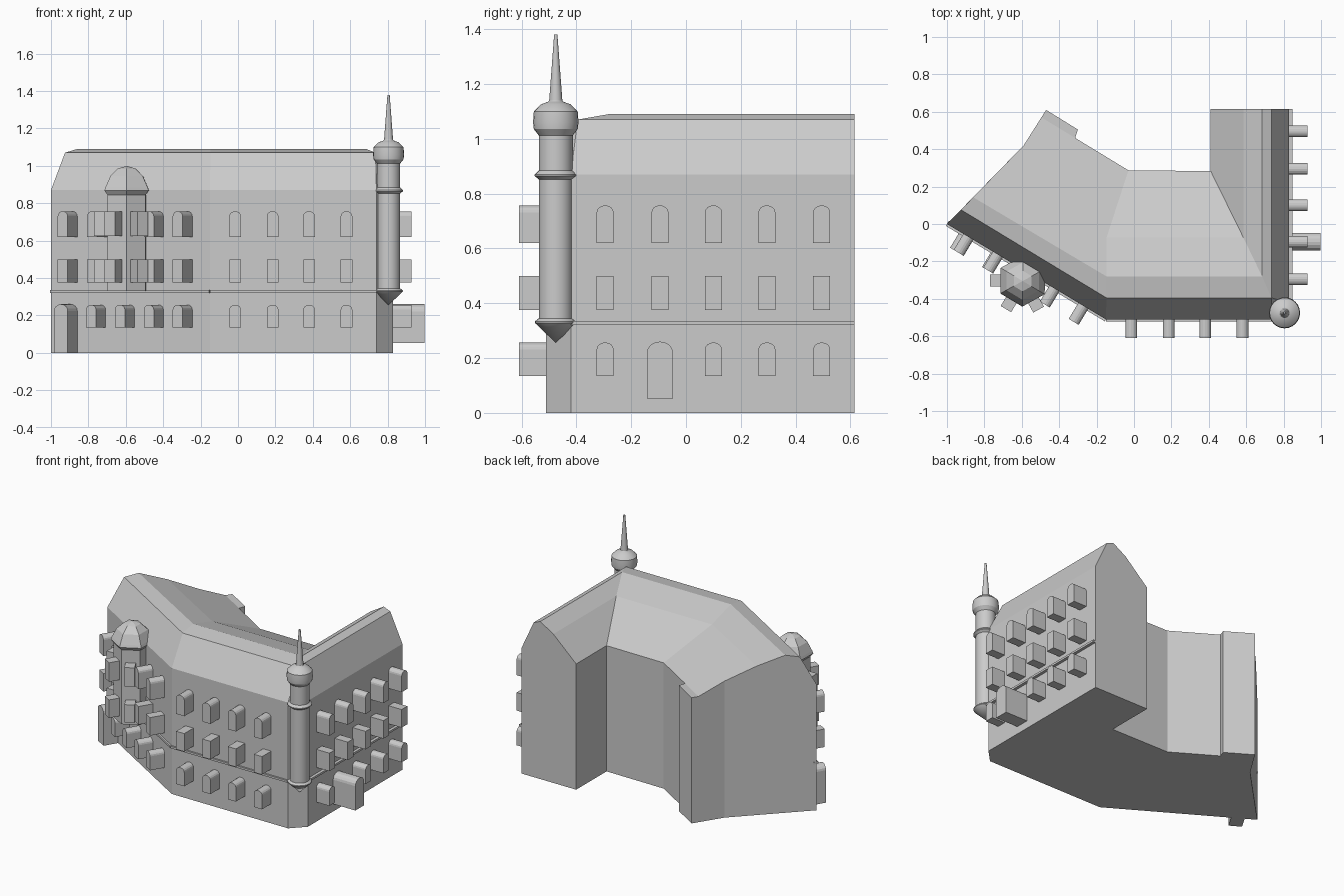
import bpy, bmesh, math
from mathutils import Vector

if "Cube" in bpy.data.objects:
    bpy.data.objects.remove(bpy.data.objects["Cube"])

stone = bpy.data.materials.new("light_grey_stone")
stone.diffuse_color = (0.6, 0.6, 0.6, 1)
stone.use_nodes = True
stone.node_tree.nodes["Principled BSDF"].inputs["Base Color"].default_value = stone.diffuse_color


def finish(name, bm):
    bmesh.ops.remove_doubles(bm, verts=bm.verts, dist=1e-5)
    bmesh.ops.recalc_face_normals(bm, faces=bm.faces)
    me = bpy.data.meshes.new(name)
    bm.to_mesh(me)
    bm.free()
    me.materials.append(stone)
    ob = bpy.data.objects.new(name, me)
    bpy.context.collection.objects.link(ob)
    return ob


def prism(name, pts, offset):
    """Closed 3D polygon extruded along an offset vector."""
    bm = bmesh.new()
    face = bm.faces.new([bm.verts.new(p) for p in pts])
    ext = bmesh.ops.extrude_face_region(bm, geom=[face])["geom"]
    bmesh.ops.translate(bm, vec=offset,
                        verts=[g for g in ext if isinstance(g, bmesh.types.BMVert)])
    return finish(name, bm)


def lathe(name, profile, x, y, sides, turn=0.0):
    """Profile of (radius, height) revolved around a vertical axis."""
    bm = bmesh.new()
    rings = [[bm.verts.new((x + r * math.cos(turn + 2 * math.pi * i / sides),
                            y + r * math.sin(turn + 2 * math.pi * i / sides), z))
              for i in range(sides)] for r, z in profile]
    for a, b in zip(rings, rings[1:]):
        for i in range(sides):
            j = (i + 1) % sides
            bm.faces.new((a[i], a[j], b[j], b[i]))
    bm.faces.new(rings[0])
    bm.faces.new(rings[-1])
    return finish(name, bm)


class Wall:
    """Wall frame: start point, run direction and outward normal."""
    def __init__(self, start, end):
        self.o = Vector((*start, 0))
        d = Vector((*end, 0)) - self.o
        self.length = d.length
        self.u = d.normalized()
        self.n = Vector((self.u.y, -self.u.x, 0))

    def block(self, name, t, w, z0, z1, depth, arch=False, back=0.02):
        outline = [(-w / 2, z0), (w / 2, z0)]
        if arch:
            rise = w * 0.42
            outline += [(w / 2 * math.cos(a), z1 - rise + rise * math.sin(a))
                        for a in (math.pi * k / 8 for k in range(9))]
        else:
            outline += [(w / 2, z1), (-w / 2, z1)]
        base = self.o - self.n * back
        pts = [base + self.u * (t + s) + Vector((0, 0, z)) for s, z in outline]
        return prism(name, pts, self.n * (depth + back))


# Main body: roof cross-sections at the left end, bend, chamfered corner, right end
# points run: outer eave, mansard top, ridge, inner break, kink, inner eave
EAVE, MANSARD, RIDGE, BREAK, KINK = 0.87, 1.07, 1.09, 1.03, 0.945
heights = (EAVE, MANSARD, RIDGE, BREAK, KINK, EAVE)


def section(outer, mansard, ridge, brk, inner, kink=None):
    if kink is None:
        f = (BREAK - KINK) / (BREAK - EAVE)
        kink = [b + (i - b) * f for b, i in zip(brk, inner)]
    plan = (outer, mansard, ridge, brk, kink, inner)
    top = [(*p, z) for p, z in zip(plan, heights)]
    return top + [(*inner, 0), (*kink, 0), (*outer, 0)]


corner = ((0.735, -0.395), (0.685, -0.28), (0.585, -0.073), (0.41, 0.283))
sections = [
    section((-1, 0), (-0.925, 0.076), (-0.86, 0.143), (-0.732, 0.274),
            (-0.495, 0.57), (-0.59, 0.42)),
    section((-0.15, -0.51), (-0.147, -0.395), (-0.147, -0.28),
            (-0.147, -0.073), (-0.03, 0.287)),
    section((0.74, -0.51), *corner),
    section((0.828, -0.42), *corner),
    section((0.828, 0.615), (0.735, 0.615), (0.685, 0.615), (0.585, 0.615),
            (0.41, 0.615)),
]
bm = bmesh.new()
rings = [[bm.verts.new(p) for p in s] for s in sections]
for a, b in zip(rings, rings[1:]):
    for i in range(9):
        j = (i + 1) % 9
        bm.faces.new((a[i], a[j], b[j], b[i]))
for r in (rings[0], rings[-1]):
    bm.faces.new((r[8], r[0], r[1], r[2], r[3], r[4], r[7]))
    bm.faces.new((r[4], r[5], r[6], r[7]))
finish("building_body", bm)

# Small rear projection on the left wing
prism("rear_projection", [(-0.495, 0.57, 0), (-0.47, 0.61, 0), (-0.30, 0.505, 0),
                          (-0.315, 0.458, 0)], Vector((0, 0, EAVE)))

left = Wall((-1, 0), (-0.15, -0.51))
front = Wall((-0.15, -0.51), (0.74, -0.51))
right = Wall((0.828, -0.42), (0.828, 0.615))

# String course above the ground floor
for label, wall, d in (("left", left, 0.012), ("front", front, 0.012), ("right", right, 0.02)):
    wall.block(label + "_string_course", wall.length / 2, wall.length, 0.321, 0.335, d)

# Windows: ground row arched, middle row square, top row arched
rows = {"ground": (0.135, 0.257, True), "middle": (0.375, 0.5, False),
        "upper": (0.62, 0.757, True)}
front_t = [0.135, 0.335, 0.53, 0.73]
right_t = [0.125, 0.325, 0.52, 0.715, 0.915]
layout = {
    "left": (left, {"ground": [0.31, 0.49, 0.67, 0.85],
                    "middle": [0.133, 0.317, 0.67, 0.85],
                    "upper": [0.133, 0.317, 0.67, 0.85]}),
    "front": (front, {k: front_t for k in rows}),
    "right": (right, {"ground": right_t[:1] + right_t[2:],
                      "middle": right_t, "upper": right_t}),
}
for side, (wall, places) in layout.items():
    for row, ts in places.items():
        z0, z1, arch = rows[row]
        for t in ts:
            wall.block(f"{side}_{row}_window", t, 0.062, z0, z1, 0.1, arch)

# Doors
left.block("left_door", 0.122, 0.085, 0, 0.26, 0.1, True)
right.block("right_door", 0.325, 0.095, 0.052, 0.26, 0.17, True)

# Hexagonal oriel with a domed cap on the left wing
ox, oy = -0.595, -0.305
out_angle = math.atan2(left.n.y, left.n.x)
turn = out_angle + math.pi / 6
lathe("oriel", [(0.118, 0.33), (0.118, 0.85)], ox, oy, 6, turn)
lathe("oriel_dome", [(0.118, 0.845), (0.137, 0.868), (0.13, 0.885), (0.1, 0.945),
                     (0.055, 0.985), (0.0, 1.0)], ox, oy, 6, turn)
for k in (-1, 0, 1):
    a = out_angle + k * math.pi / 3
    n = Vector((math.cos(a), math.sin(a)))
    p = Vector((ox, oy)) + n * 0.1
    face = Wall(p, p + Vector((-n.y, n.x)))
    face.block("oriel_middle_window", 0, 0.065, 0.375, 0.5, 0.075)
    face.block("oriel_upper_window", 0, 0.065, 0.625, 0.757, 0.075)

# Round corner turret with rings, bulb and spire
turret = lathe("corner_turret", [
    (0, 0.255), (0.076, 0.328), (0.076, 0.334), (0.062, 0.345), (0.062, 0.852),
    (0.077, 0.864), (0.077, 0.87), (0.062, 0.884), (0.062, 1.012), (0.08, 1.035),
    (0.083, 1.06), (0.08, 1.1), (0.055, 1.125), (0.028, 1.135), (0.024, 1.14),
    (0.006, 1.38)], 0.805, -0.475, 24)
bpy.context.view_layer.objects.active = turret
turret.select_set(True)
bpy.ops.object.shade_smooth_by_angle(angle=math.radians(25))
